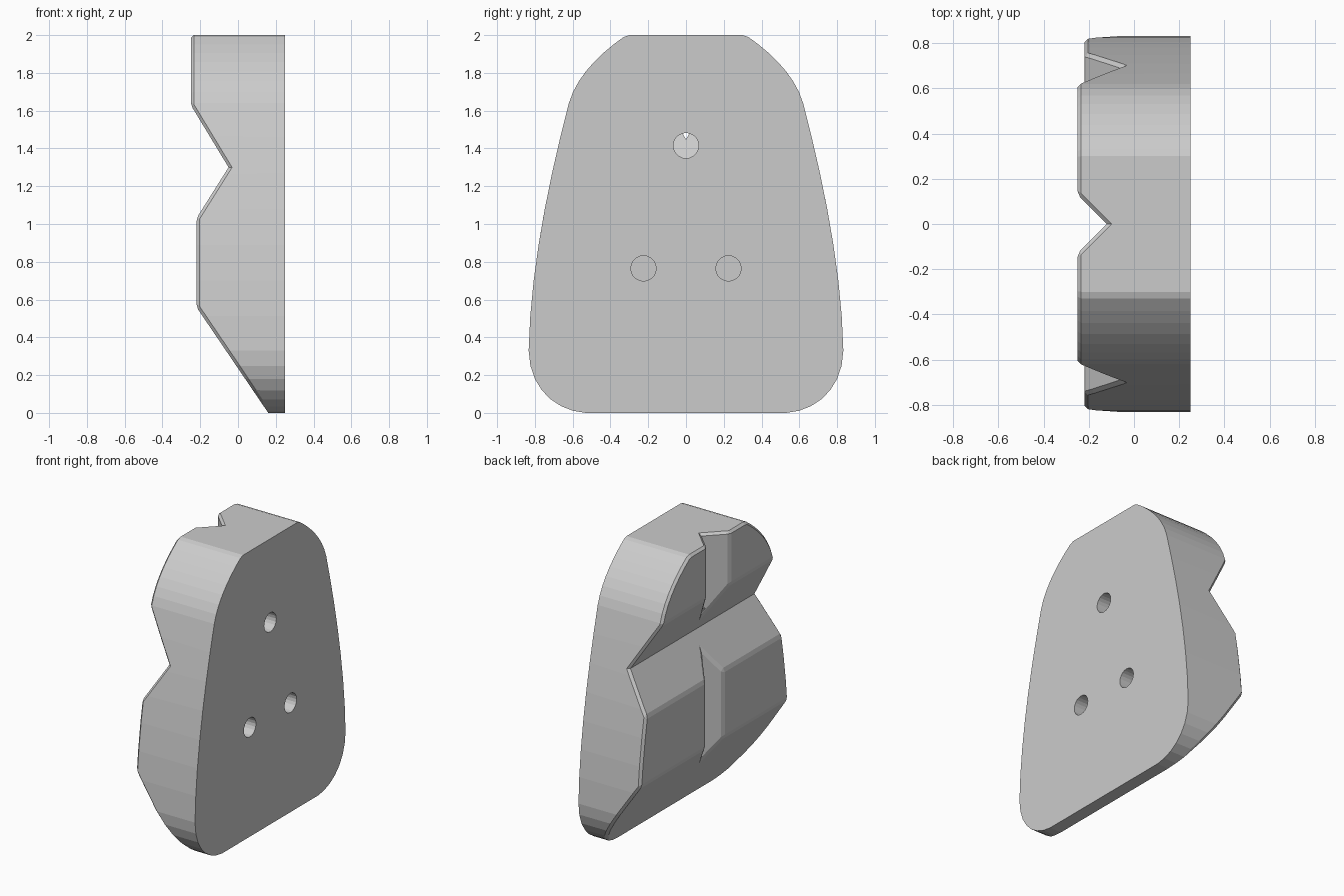
import bpy, bmesh, math
from mathutils import Vector
from mathutils.geometry import interpolate_bezier

cube = bpy.data.objects.get("Cube")
if cube:
    bpy.data.objects.remove(cube)

grey = bpy.data.materials.new("plain grey")
grey.use_nodes = True
GREY = (0.6, 0.6, 0.6, 1)
grey.diffuse_color = GREY
grey.node_tree.nodes["Principled BSDF"].inputs["Base Color"].default_value = GREY


def prism(name, points, shift):
    """Extrude a closed loop of 3D points by a vector."""
    bm = bmesh.new()
    face = bm.faces.new([bm.verts.new(p) for p in points])
    ext = bmesh.ops.extrude_face_region(bm, geom=[face])
    moved = [v for v in ext["geom"] if isinstance(v, bmesh.types.BMVert)]
    bmesh.ops.translate(bm, verts=moved, vec=shift)
    bmesh.ops.recalc_face_normals(bm, faces=bm.faces)
    mesh = bpy.data.meshes.new(name)
    bm.to_mesh(mesh)
    bm.free()
    obj = bpy.data.objects.new(name, mesh)
    bpy.context.collection.objects.link(obj)
    mesh.materials.append(grey)
    return obj


def combine(target, cutter, operation):
    """Apply a boolean and remove the cutter."""
    mod = target.modifiers.new("cut", "BOOLEAN")
    mod.object, mod.operation, mod.solver = cutter, operation, "EXACT"
    bpy.context.view_layer.objects.active = target
    bpy.ops.object.modifier_apply(modifier=mod.name)
    bpy.data.objects.remove(cutter)


def curve(a, b, c, d, count):
    return [tuple(p) for p in interpolate_bezier(*[Vector(p) for p in (a, b, c, d)], count)]


# Rounded outline seen from the flat side, right half then mirrored
half = curve((0.53, 0), (0.69, 0.01), (0.83, 0.13), (0.833, 0.33), 8)
half += curve((0.833, 0.33), (0.825, 0.75), (0.73, 1.22), (0.62, 1.64), 8)[1:]
half += curve((0.62, 1.64), (0.58, 1.78), (0.46, 1.9), (0.33, 1.99), 8)[1:]
half.append((0.3, 2))
outline = half + [(-y, z) for y, z in reversed(half)]
body = prism("block_body", [(-0.4, y, z) for y, z in outline], (0.65, 0, 0))

# Two stepped bulges with a valley between them
profile = [(0.4, -0.1), (0.09, -0.1), (-0.22, 0.56), (-0.22, 1.03), (-0.05, 1.3),
           (-0.25, 1.63), (-0.25, 2.1), (0.4, 2.1)]
profile[1] = (0.228, -0.1)
combine(body, prism("profile_cutter", [(x, -1, z) for x, z in profile], (0, 2, 0)), "INTERSECT")

# Upright V groove down the middle of both bulges
groove = [(-0.12, 0), (-0.4, -0.28), (-0.4, 0.28)]
combine(body, prism("groove_cutter", [(x, y, -0.2) for x, y in groove], (0, 0, 2.4)), "DIFFERENCE")

# Small chamfer on the sharp edges of the shaped side
bm = bmesh.new()
bm.from_mesh(body.data)
bmesh.ops.remove_doubles(bm, verts=bm.verts, dist=0.001)
bmesh.ops.dissolve_limit(bm, angle_limit=0.02, verts=bm.verts, edges=bm.edges)
sharp = [e for e in bm.edges if len(e.link_faces) == 2 and e.is_convex
         and e.calc_face_angle() > math.radians(25)
         and sum(v.co.x for v in e.verts) / 2 < 0.12]
bmesh.ops.bevel(bm, geom=sharp, offset=0.016, offset_type="OFFSET", segments=1,
                affect="EDGES", clamp_overlap=False)
bmesh.ops.recalc_face_normals(bm, faces=bm.faces)
bm.to_mesh(body.data)
bm.free()

# Three blind bolt holes in the flat side; the upper floor follows the slope
for y, z, floor, slope in ((0, 1.415, -0.1, -0.6), (-0.225, 0.765, -0.2, 0), (0.225, 0.765, -0.2, 0)):
    ring = [(0.067 * math.cos(t * math.tau / 20), 0.067 * math.sin(t * math.tau / 20))
            for t in range(20)]
    drill = prism("hole_cutter", [(floor + slope * b, y + a, z + b) for a, b in ring], (0.6, 0, 0))
    combine(body, drill, "DIFFERENCE")
